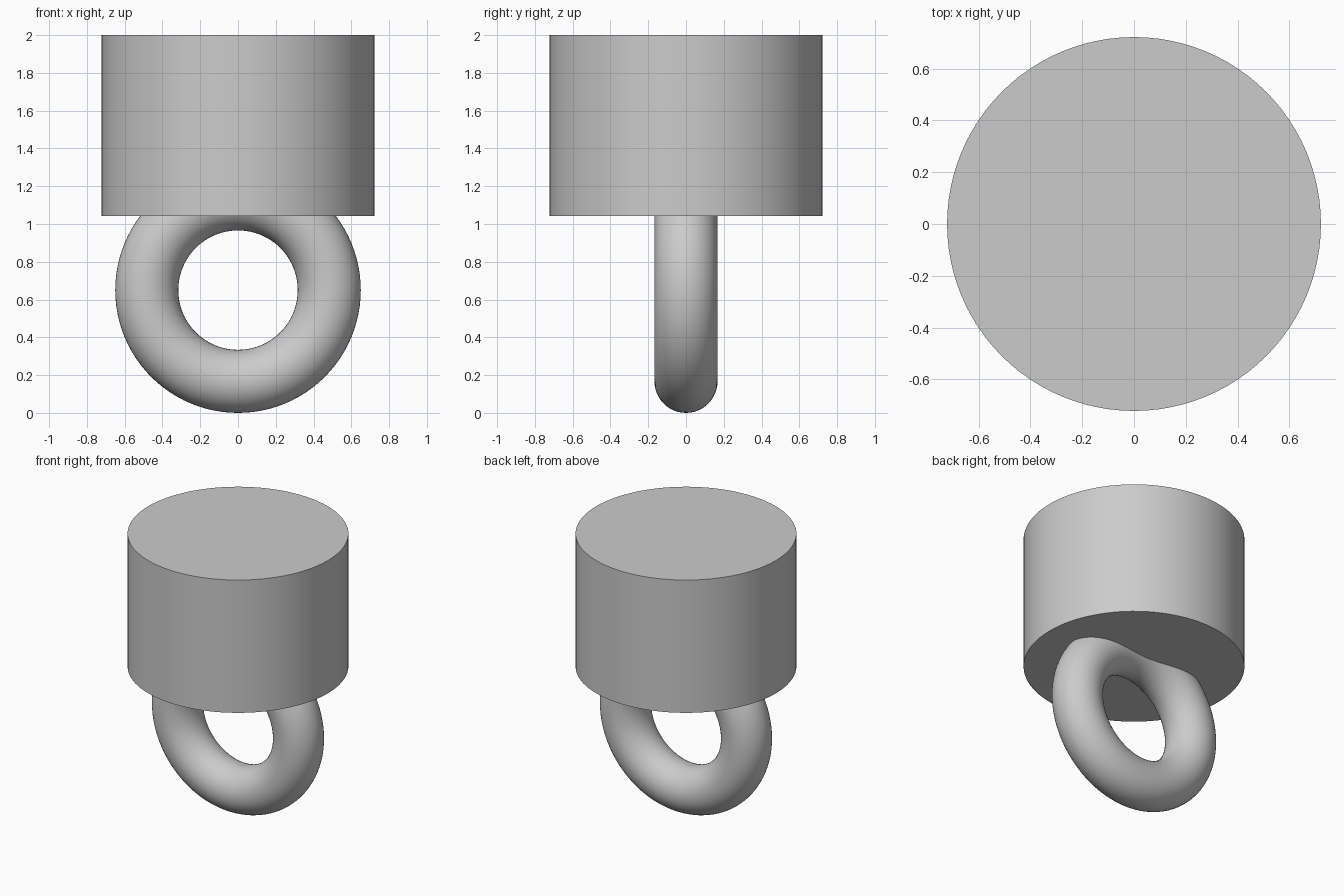
import bpy, bmesh, math

cube = bpy.data.objects.get("Cube")
if cube:
    bpy.data.objects.remove(cube, do_unlink=True)

TUBE, RING, RING_Z = 0.167, 0.483, 0.65
RADIUS, BASE, TOP = 0.722, 1.042, 2.0

grey = bpy.data.materials.new("plain grey")
grey.use_nodes = True
colour = (0.6, 0.6, 0.6, 1)
grey.diffuse_color = colour
grey.node_tree.nodes["Principled BSDF"].inputs["Base Color"].default_value = colour


def finish(name):
    ob = bpy.context.object
    ob.name = ob.data.name = name
    ob.data.materials.append(grey)
    bpy.ops.object.transform_apply(location=True, rotation=True, scale=True)
    bpy.ops.object.shade_smooth_by_angle(angle=math.radians(30))
    return ob


# Solid cylindrical body
bpy.ops.mesh.primitive_cylinder_add(vertices=96, radius=RADIUS, depth=TOP - BASE,
                                    location=(0, 0, (TOP + BASE) / 2))
finish("cylinder_body")

# Hanging ring, upright and facing the front
bpy.ops.mesh.primitive_torus_add(major_radius=RING, minor_radius=TUBE,
                                 major_segments=96, minor_segments=48,
                                 location=(0, 0, RING_Z), rotation=(math.pi / 2, 0, 0))
ring = finish("hanging_ring")

# Trim away the part of the ring hidden inside the body
bm = bmesh.new()
bm.from_mesh(ring.data)
bmesh.ops.bisect_plane(bm, geom=bm.verts[:] + bm.edges[:] + bm.faces[:],
                       plane_co=(0, 0, BASE), plane_no=(0, 0, 1), clear_outer=True)
bm.to_mesh(ring.data)
bm.free()
